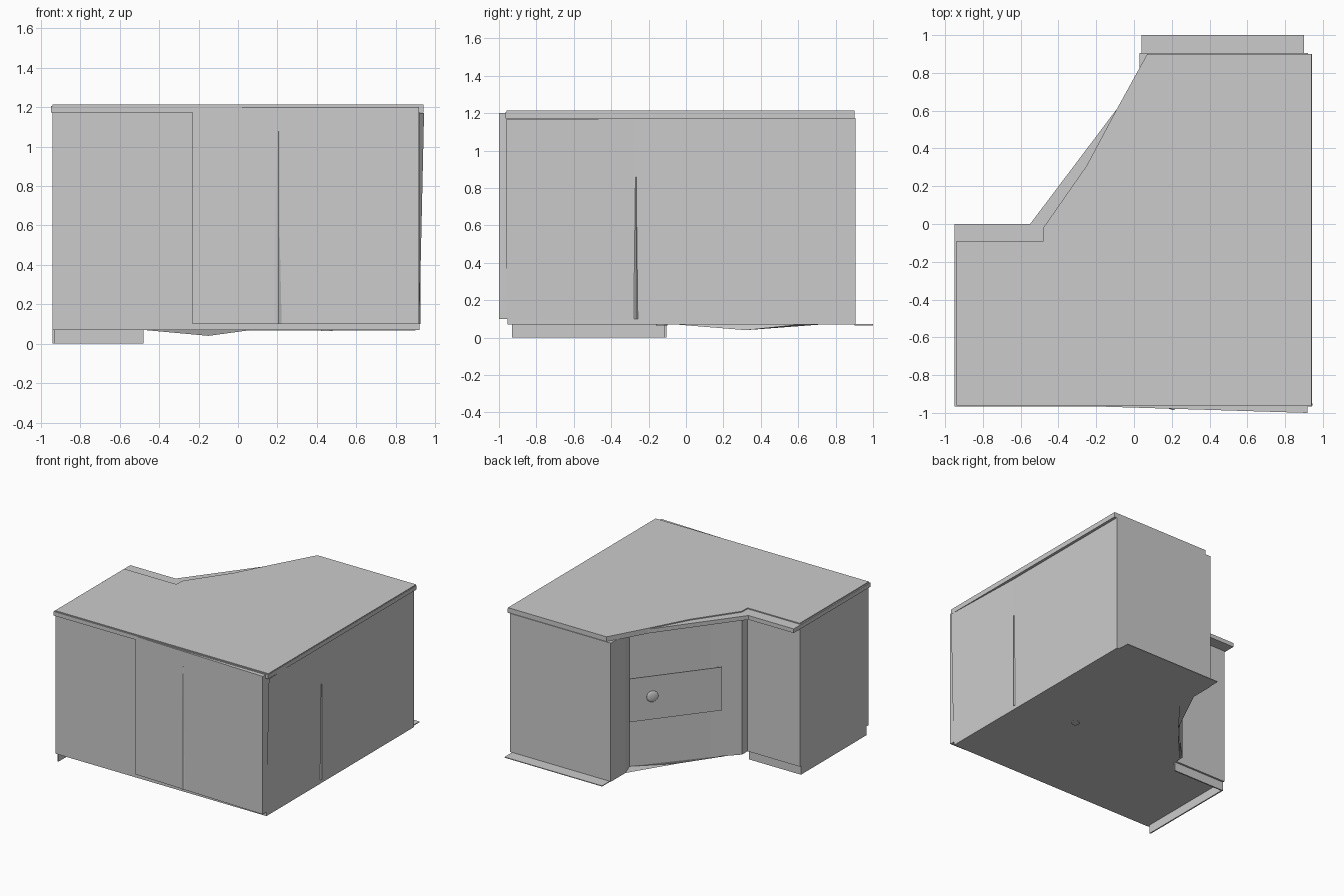
import bpy, bmesh, math
from mathutils import Vector

if "Cube" in bpy.data.objects:
    bpy.data.objects.remove(bpy.data.objects["Cube"])


def add_object(name, bm):
    bmesh.ops.recalc_face_normals(bm, faces=bm.faces)
    mesh = bpy.data.meshes.new(name)
    bm.to_mesh(mesh)
    bm.free()
    obj = bpy.data.objects.new(name, mesh)
    bpy.context.collection.objects.link(obj)
    return obj


def prism(name, outline, z0, z1):
    """Extrude a flat outline from z0 to z1."""
    bm = bmesh.new()
    face = bm.faces.new([bm.verts.new((x, y, z0)) for x, y in outline])
    ext = bmesh.ops.extrude_face_region(bm, geom=[face])
    verts = [v for v in ext["geom"] if isinstance(v, bmesh.types.BMVert)]
    bmesh.ops.translate(bm, verts=verts, vec=(0, 0, z1 - z0))
    return add_object(name, bm)


def sheet(name, polygons):
    """Single-sided surface made from a few polygons."""
    bm = bmesh.new()
    for poly in polygons:
        bm.faces.new([bm.verts.new(p) for p in poly])
    bmesh.ops.remove_doubles(bm, verts=bm.verts, dist=0.0001)
    return add_object(name, bm)


def box(name, x0, x1, y0, y1, z0, z1):
    return prism(name, [(x0, y0), (x1, y0), (x1, y1), (x0, y1)], z0, z1)


def rib(name, base, along, out, w0, w1, z0, z1):
    """Tapered triangular fold standing against a wall."""
    b, a, o = Vector(base), Vector(along), Vector(out)
    rings = []
    for w, z in ((w0, z0), (w1, z1)):
        up = Vector((0, 0, z))
        rings.append([b - a * w + up, b + o + up, b + a * w + up])
    lo, hi = rings
    sheet(name, [lo, hi] + [[lo[i], lo[(i + 1) % 3], hi[(i + 1) % 3], hi[i]] for i in range(3)])


# main corner body with the slanted recess
prism("cabinet_body", [
    (-0.94, -0.955), (0.92, -0.955), (0.92, 0.905), (0.03, 0.905), (0.03, 0.72),
    (0.07, 0.61), (-0.32, 0.145), (-0.48, -0.02), (-0.48, -0.09), (-0.94, -0.09)],
    0.07, 1.175)

# overhanging top slab and the thin raised sheet on it
prism("top_slab", [
    (-0.95, -0.965), (0.942, -0.965), (0.942, 0.9), (0.07, 0.9),
    (-0.09, 0.61), (-0.55, 0.0), (-0.95, 0.0)], 1.172, 1.205)
prism("top_sheet", [
    (-0.94, -0.96), (0.94, -0.96), (0.94, 0.9), (0.07, 0.9), (-0.09, 0.61),
    (-0.25, 0.31), (-0.48, -0.02), (-0.48, -0.09), (-0.94, -0.09)], 1.205, 1.213)

# slightly bulging outer skins on the front and right side
prism("front_skin", [(-0.23, -0.95), (-0.23, -0.965), (0.918, -1.0), (0.918, -0.95)], 0.1, 1.2)
sheet("right_skin", [
    [(0.92, -0.96, 0.1), (0.92, -0.28, 0.1), (0.922, -0.28, 1.17), (0.944, -0.96, 1.17)]])

# tapered vertical folds
rib("front_rib", (0.205, -0.972, 0), (1, 0, 0), (0, -0.013, 0), 0.035, 0.011, 0.1, 1.08)
rib("side_rib", (0.919, -0.268, 0), (0, 1, 0), (0.008, 0, 0), 0.012, 0.003, 0.1, 0.86)

# plinth boards under the left wing
box("plinth_side", -0.94, -0.93, -0.93, -0.105, 0, 0.07)
box("plinth_back", -0.94, -0.48, -0.115, -0.105, 0, 0.07)

# low apron and the drooping floor edge in the recess
box("back_apron", 0.04, 0.9, 0.9, 1.0, 0.066, 0.072)
dip = (-0.15, 0.32, 0.04)
inner_a, inner_b = (0.07, 0.61, 0.07), (-0.32, 0.145, 0.07)
outer_a, outer_b = (0.03, 0.72, 0.07), (-0.48, -0.05, 0.07)
sheet("recess_sill", [[outer_a, inner_a, dip], [inner_a, inner_b, dip], [inner_b, outer_b, dip]])

# slanted panel across the recess
panel_a, panel_b = Vector((0.03, 0.67, 0)), Vector((-0.4, 0.12, 0))
normal = Vector((-0.79, 0.61, 0)).normalized()
back = normal * -0.006
prism("slanted_panel", [p.xy for p in (panel_a, panel_b, panel_b + back, panel_a + back)], 0.455, 0.8)

# round knob on the panel
bm = bmesh.new()
bmesh.ops.create_uvsphere(bm, u_segments=20, v_segments=10, radius=0.045)
bmesh.ops.scale(bm, vec=(1, 1, 0.25), verts=bm.verts)
knob = add_object("panel_knob", bm)
knob.rotation_euler = normal.to_track_quat("Z", "Y").to_euler()
knob.location = (-0.077, 0.532, 0.637)
for f in knob.data.polygons:
    f.use_smooth = True

# small plug under the floor
bm = bmesh.new()
bmesh.ops.create_cone(bm, cap_ends=True, segments=16, radius1=0.03, radius2=0.03, depth=0.008)
plug = add_object("floor_plug", bm)
plug.location = (0.45, -0.13, 0.068)
